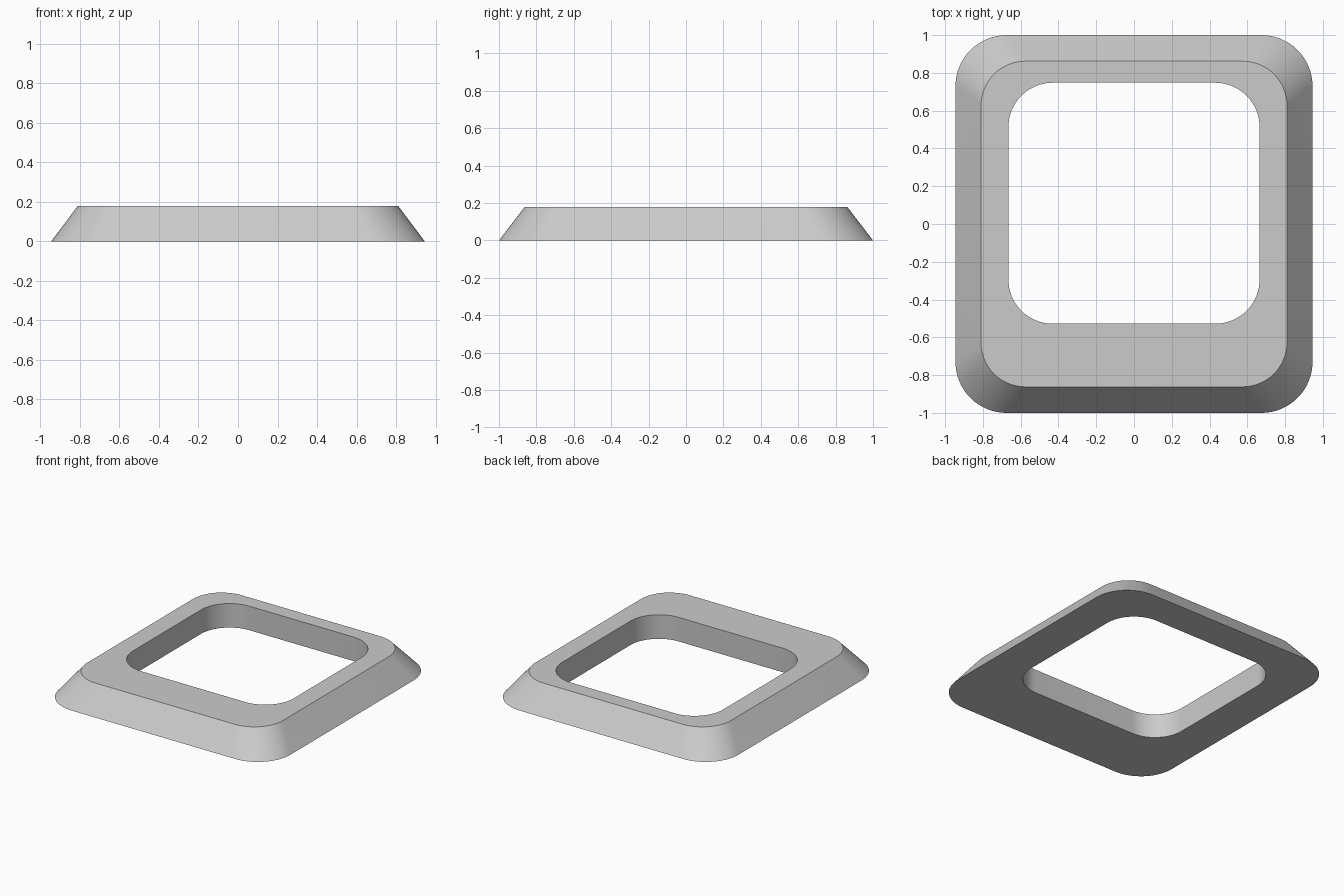
import bpy
import bmesh
from math import cos, sin, pi, radians

HEIGHT = 0.18
SEGMENTS = 16  # per rounded corner

if "Cube" in bpy.data.objects:
    bpy.data.objects.remove(bpy.data.objects["Cube"], do_unlink=True)


def rounded_loop(bm, half_x, half_y, radius, z, centre_y=0.0):
    """Ring of vertices around a rounded rectangle."""
    verts = []
    for corner, (sx, sy) in enumerate([(1, 1), (-1, 1), (-1, -1), (1, -1)]):
        for i in range(SEGMENTS + 1):
            a = (corner + i / SEGMENTS) * pi / 2
            x = sx * (half_x - radius) + radius * cos(a)
            y = sy * (half_y - radius) + radius * sin(a) + centre_y
            verts.append(bm.verts.new((x, y, z)))
    return verts


def bridge(bm, a, b):
    """Quads between two matching rings."""
    n = len(a)
    for i in range(n):
        j = (i + 1) % n
        bm.faces.new((a[i], a[j], b[j], b[i]))


# Plain grey finish
grey = bpy.data.materials.new("light grey")
grey.use_nodes = True
colour = (0.6, 0.6, 0.6, 1.0)
grey.diffuse_color = colour
grey.node_tree.nodes["Principled BSDF"].inputs["Base Color"].default_value = colour

# Tapered frame with an offset straight-walled opening
bm = bmesh.new()
rings = [
    rounded_loop(bm, 0.945, 1.0, 0.27, 0),
    rounded_loop(bm, 0.81, 0.862, 0.235, HEIGHT),
    rounded_loop(bm, 0.665, 0.638, 0.235, HEIGHT, 0.11),
    rounded_loop(bm, 0.665, 0.638, 0.235, 0, 0.11),
]
for k in range(4):
    bridge(bm, rings[k], rings[(k + 1) % 4])
bmesh.ops.recalc_face_normals(bm, faces=bm.faces)

mesh = bpy.data.meshes.new("tapered_frame")
bm.to_mesh(mesh)
bm.free()
mesh.materials.append(grey)
frame = bpy.data.objects.new("tapered_frame", mesh)
bpy.context.collection.objects.link(frame)

# Smooth rounded corners, crisp rims
bpy.ops.object.select_all(action="DESELECT")
frame.select_set(True)
bpy.context.view_layer.objects.active = frame
bpy.ops.object.shade_smooth_by_angle(angle=radians(30))
